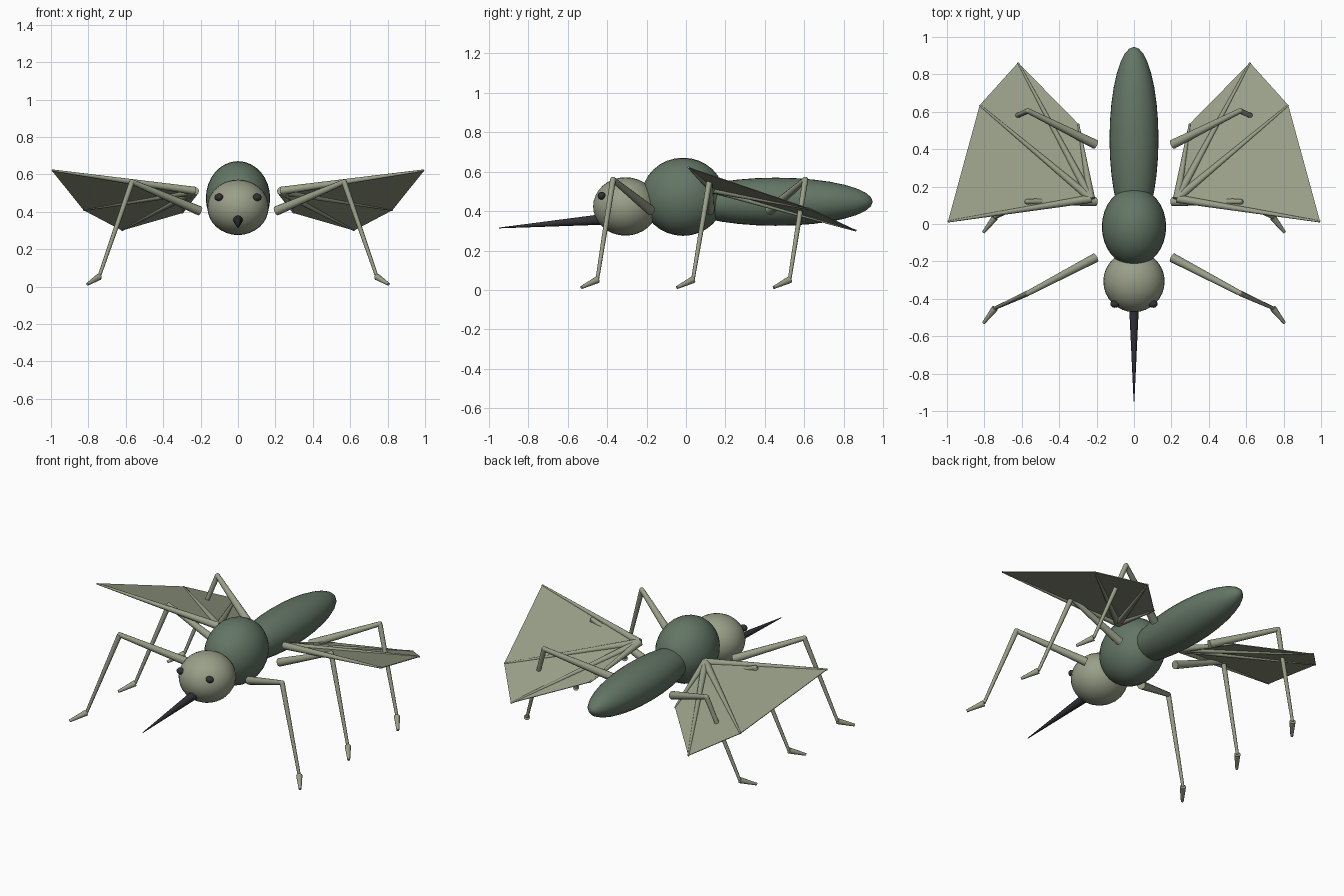
import bpy, math
from mathutils import Vector

if "Cube" in bpy.data.objects:
    bpy.data.objects.remove(bpy.data.objects["Cube"])


def material(name, rgb):
    m = bpy.data.materials.new(name)
    m.diffuse_color = (*rgb, 1)
    m.use_nodes = True
    m.node_tree.nodes["Principled BSDF"].inputs["Base Color"].default_value = m.diffuse_color
    return m


PALE = material("pale green", (0.32, 0.35, 0.25))
DARK_GREEN = material("dark green", (0.125, 0.18, 0.13))
BLACK = material("near black", (0.033, 0.031, 0.036))


def finish(name, mat, smooth=True):
    ob = bpy.context.object
    ob.name = name
    ob.data.materials.append(mat)
    if smooth:
        bpy.ops.object.shade_smooth_by_angle(angle=math.radians(40))
    return ob


def ellipsoid(name, loc, size, mat, segments=32, rings=16):
    # poles lie along the body axis (y)
    bpy.ops.mesh.primitive_uv_sphere_add(segments=segments, ring_count=rings, radius=1,
                                         location=loc, rotation=(math.pi / 2, 0, 0))
    ob = finish(name, mat)
    ob.scale = (size[0], size[2], size[1])
    return ob


def rod(name, a, b, r1, r2, mat, sides=12):
    a, b = Vector(a), Vector(b)
    d = b - a
    bpy.ops.mesh.primitive_cone_add(vertices=sides, radius1=r1, radius2=r2, depth=d.length,
                                    location=(a + b) / 2,
                                    rotation=d.to_track_quat('Z', 'Y').to_euler())
    return finish(name, mat)


# Body
ellipsoid("thorax", (0, -0.015, 0.473), (0.172, 0.21, 0.198), DARK_GREEN)
ellipsoid("abdomen", (0, 0.455, 0.448), (0.131, 0.492, 0.122), DARK_GREEN)
ellipsoid("head", (0, -0.307, 0.424), (0.164, 0.164, 0.148), PALE)

# Needle mouthpart
rod("proboscis", (0, -0.40, 0.36), (0, -0.948, 0.315), 0.028, 0.002, BLACK, 16)

for side, s in (("right", 1), ("left", -1)):
    # Eye
    ellipsoid(f"{side}_eye", (s * 0.102, -0.428, 0.478), (0.024, 0.02, 0.02), BLACK, 16, 8)

    # Legs: (body joint y, knee y, ankle y, toe y)
    for part, y0, y1, y2, y3 in (("front", -0.18, -0.37, -0.45, -0.53),
                                 ("middle", 0.12, 0.12, 0.035, -0.045),
                                 ("hind", 0.425, 0.605, 0.525, 0.445)):
        hip = (s * 0.205, y0, 0.405)
        knee = (s * 0.567, y1, 0.56)
        ankle = (s * 0.743, y2, 0.052)
        toe = (s * 0.805, y3, 0.013)
        rod(f"{side}_{part}_thigh", hip, knee, 0.025, 0.014, PALE)
        rod(f"{side}_{part}_shin", knee, ankle, 0.015, 0.009, PALE)
        rod(f"{side}_{part}_foot", ankle, toe, 0.018, 0.008, PALE)
        bpy.ops.mesh.primitive_uv_sphere_add(segments=12, ring_count=8, radius=0.0145,
                                             location=knee)
        finish(f"{side}_{part}_knee", PALE)

    # Wing: ribs fan out from the root to the membrane corners
    root = (s * 0.23, 0.135, 0.512)
    tips = [(s * 0.995, 0.013, 0.622), (s * 0.825, 0.635, 0.41),
            (s * 0.62, 0.862, 0.302), (s * 0.298, 0.535, 0.395)]
    for i, tip in enumerate(tips):
        rod(f"{side}_wing_rib_{i + 1}", root, tip, 0.022, 0.005, PALE)
    mesh = bpy.data.meshes.new(f"{side}_wing_membrane")
    faces = [(0, i, i + 1) if s > 0 else (0, i + 1, i) for i in (1, 2, 3)]
    mesh.from_pydata([root] + tips, [], faces)
    mesh.materials.append(PALE)
    wing = bpy.data.objects.new(f"{side}_wing_membrane", mesh)
    bpy.context.collection.objects.link(wing)
    thick = wing.modifiers.new("thickness", 'SOLIDIFY')
    thick.thickness = 0.004
    thick.offset = 0
